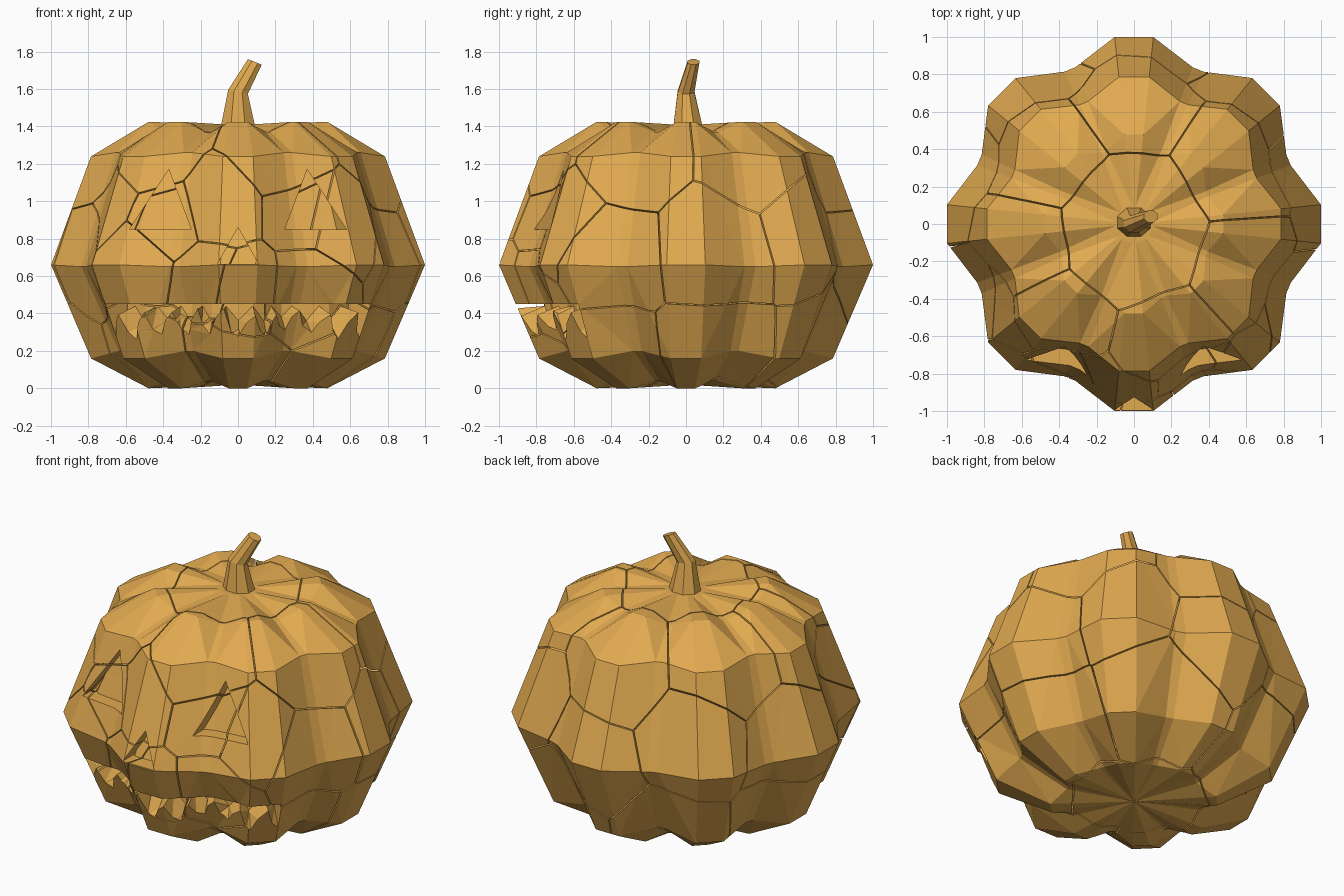
import bpy, bmesh, random
from math import sin, cos, radians
from mathutils import Vector, Matrix

if "Cube" in bpy.data.objects:
    bpy.data.objects.remove(bpy.data.objects["Cube"])

random.seed(7)
skin = bpy.data.materials.new("pumpkin_skin")
skin.diffuse_color = (0.75, 0.40, 0.08, 1)
skin.use_nodes = True
skin.node_tree.nodes["Principled BSDF"].inputs["Base Color"].default_value = skin.diffuse_color


def add_object(name, bm):
    bmesh.ops.recalc_face_normals(bm, faces=bm.faces[:])
    mesh = bpy.data.meshes.new(name)
    bm.to_mesh(mesh)
    bm.free()
    mesh.materials.append(skin)
    ob = bpy.data.objects.new(name, mesh)
    bpy.context.scene.collection.objects.link(ob)
    return ob


def loft(bm, rings, closed_ends=True):
    loops = [[bm.verts.new(p) for p in ring] for ring in rings]
    n = len(loops[0])
    for a, b in zip(loops, loops[1:]):
        for i in range(n):
            bm.faces.new((a[i], a[(i + 1) % n], b[(i + 1) % n], b[i]))
    if closed_ends:
        bm.faces.new(loops[0][::-1])
        bm.faces.new(loops[-1])
    return loops


def polar(deg, r, z):
    # angle is measured from the front (-y)
    return Vector((r * sin(radians(deg)), -r * cos(radians(deg)), z))


# Lobed body: ring = lobe radius, lobe z, valley radius, valley z
RINGS = [(0.48, 0.0, 0.40, 0.04), (0.79, 0.16, 0.68, 0.20),
         (1.005, 0.66, 0.895, 0.65), (0.79, 1.24, 0.70, 1.26),
         (0.48, 1.425, 0.42, 1.37), (0.10, 1.41, 0.10, 1.41)]


def pumpkin(name):
    bm = bmesh.new()
    rings = []
    for rl, zl, rv, zv in RINGS:
        ring = []
        for k in range(8):
            for d in (-20.5, -5.9, 5.9, 20.5):
                lobe = abs(d) < 10
                ring.append(polar(45 * k + d, rl if lobe else rv, zl if lobe else zv))
        rings.append(ring)
    loops = loft(bm, rings, False)
    for loop, z in ((loops[0], 0.02), (loops[-1], 1.41)):
        c = bm.verts.new((0, 0, z))
        for i in range(len(loop)):
            bm.faces.new((loop[i - 1], loop[i], c))
    return add_object(name, bm)


def prism(name, pts):
    bm = bmesh.new()
    loft(bm, [[(x, y, z) for x, z in pts] for y in (-1.3, -0.4)])
    return add_object(name, bm)


def lobe_factor(deg):
    d = abs((deg + 22.5) % 45 - 22.5)
    return 1 - 0.11 * min(1, max(0, (d - 6) / 14.5))


# Mouth: curved band with a sloping, zigzag lower edge
def mouth_cutter():
    bm = bmesh.new()
    sections = []
    steps = 20
    for i in range(steps + 1):
        a = -51 + 102 * i / steps
        f = lobe_factor(a)
        zb = 0.27 if i % 2 == 0 else 0.40
        if i not in (0, steps):
            a += random.uniform(-1, 1)
            zb += random.uniform(-0.015, 0.03)
        rs, zin, rin = 0.724 + 0.42 * zb, min(zb + 0.09, 0.44), 0.76
        slope = (zin - zb) / (rs - rin)
        sections.append([polar(a, rin * f, zin), polar(a, (rs + 0.15) * f, zb - slope * 0.15),
                         polar(a, 1.08 * f, 0.45), polar(a, rin * f, 0.45)])
    loft(bm, sections)
    return add_object("mouth_cutter", bm)


def boolean(ob, other, op):
    m = ob.modifiers.new(op, 'BOOLEAN')
    m.operation, m.object, m.solver = op, other, 'EXACT'
    other.hide_render = True


# Carve the face; an inner core limits the depth of the holes
body = pumpkin("body")
core = pumpkin("core")
core.data.transform(Matrix.Translation((0, 0, 0.07)) @ Matrix.Scale(0.9, 4))
helpers = [body, core]
eye = [(0.25, 0.85), (0.58, 0.85), (0.37, 1.17)]
for name, pts in (("eye_right_cut", eye), ("eye_left_cut", [(-x, z) for x, z in eye]),
                  ("nose_cut", [(-0.11, 0.665), (0.11, 0.665), (0, 0.86)])):
    helpers.append(prism(name, pts))
    boolean(body, helpers[-1], 'DIFFERENCE')
boolean(body, core, 'UNION')
helpers.append(mouth_cutter())
boolean(body, helpers[-1], 'DIFFERENCE')

bpy.context.view_layer.update()
carved = bmesh.new()
carved.from_object(body, bpy.context.evaluated_depsgraph_get())
bmesh.ops.triangulate(carved, faces=carved.faces[:])
for h in helpers:
    bpy.data.objects.remove(h)

# Crack centres: a lid, rings of side pieces, and smaller pieces at the face
seeds = [Vector((-0.03, -0.05, 1.35)), Vector((0.03, 0.05, 0.1))]
for count, r, z, start, span in ((7, 0.72, 1.22, 20, 360), (7, 0.9, 0.75, 60, 270),
                                 (7, 0.75, 0.22, 0, 360), (5, 0.86, 0.95, -50, 110),
                                 (4, 0.9, 0.6, -42, 100)):
    for i in range(count):
        seeds.append(polar(start + span * i / count + random.uniform(-9, 9),
                           r + random.uniform(-0.08, 0.06), z + random.uniform(-0.1, 0.1)))

# Split the body into cells with thin gaps between them
GAP = 0.0035
for i, s in enumerate(seeds):
    bm = carved.copy()
    for j, t in enumerate(seeds):
        if i == j or not bm.faces:
            continue
        n = (t - s).normalized()
        res = bmesh.ops.bisect_plane(bm, geom=bm.verts[:] + bm.edges[:] + bm.faces[:],
                                     dist=1e-5, plane_co=(s + t) / 2 - n * GAP,
                                     plane_no=n, clear_outer=True)
        rim = [e for e in res['geom_cut'] if isinstance(e, bmesh.types.BMEdge) and e.is_boundary]
        if rim:
            bmesh.ops.triangle_fill(bm, use_beauty=True, edges=rim, normal=n)
    if bm.faces:
        add_object("body_piece_%02d" % (i + 1), bm)
    else:
        bm.free()
carved.free()

# Bent eight-sided stem
bm = bmesh.new()
rings = []
for c, r, tilt in (((0, 0.01, 1.405), 0.098, 0), ((0, 0, 1.585), 0.057, 0.2),
                   ((0.09, 0.04, 1.745), 0.04, 0.4)):
    rings.append([(c[0] + r * cos(radians(45 * k + 22.5)),
                   c[1] + 0.85 * r * sin(radians(45 * k + 22.5)),
                   c[2] - tilt * r * cos(radians(45 * k + 22.5))) for k in range(8)])
loft(bm, rings)
add_object("stem", bm)
